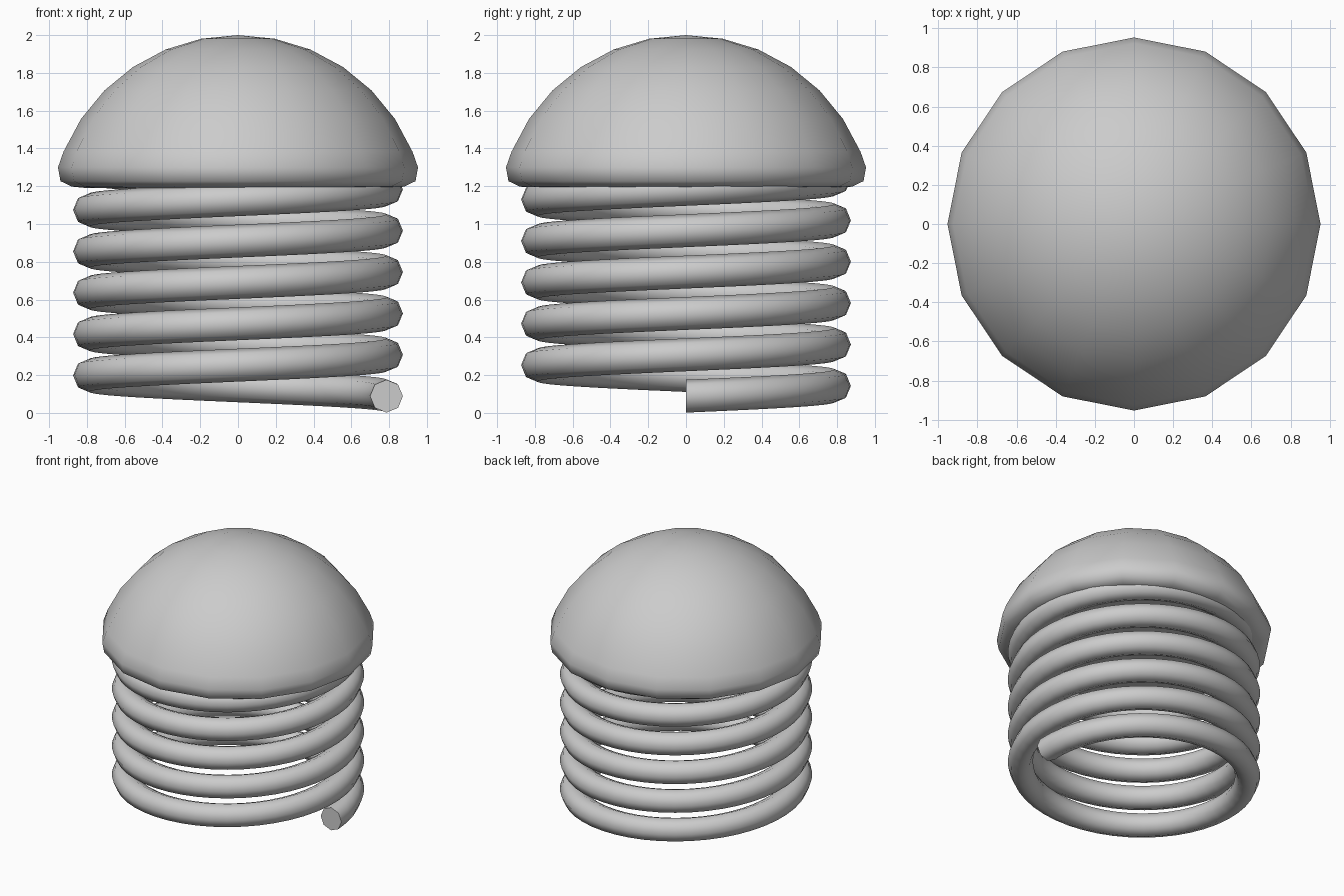
import bpy, bmesh, math
from mathutils import Vector

if "Cube" in bpy.data.objects:
    bpy.data.objects.remove(bpy.data.objects["Cube"])

gray = bpy.data.materials.new("light gray")
gray.diffuse_color = (0.6, 0.6, 0.6, 1)
gray.use_nodes = True
gray.node_tree.nodes["Principled BSDF"].inputs["Base Color"].default_value = gray.diffuse_color


def finish(name, bm):
    bmesh.ops.recalc_face_normals(bm, faces=bm.faces)
    mesh = bpy.data.meshes.new(name)
    bm.to_mesh(mesh)
    bm.free()
    mesh.materials.append(gray)
    obj = bpy.data.objects.new(name, mesh)
    bpy.context.collection.objects.link(obj)
    return obj


def skin(bm, rings):
    """Join consecutive closed rings of vertices with smooth quads."""
    for a, b in zip(rings, rings[1:]):
        n = len(a)
        for i in range(n):
            f = bm.faces.new((a[i], a[(i + 1) % n], b[(i + 1) % n], b[i]))
            f.smooth = True


# Coil spring: octagonal tube swept along a rising helix, flat ends
RADIUS, TUBE, PITCH, START = 0.786, 0.087, 0.219, 0.0885
TURNS, STEPS, SIDES = 5.5, 48, 8
bm = bmesh.new()
rings = []
for s in range(int(TURNS * STEPS) + 1):
    a = 2 * math.pi * s / STEPS
    out = Vector((math.cos(a), math.sin(a), 0))
    center = out * RADIUS + Vector((0, 0, START + PITCH * s / STEPS))
    ring = []
    for k in range(SIDES):
        t = 2 * math.pi * k / SIDES
        ring.append(bm.verts.new(center + out * (TUBE * math.cos(t))
                                 + Vector((0, 0, TUBE * math.sin(t)))))
    rings.append(ring)
skin(bm, rings)
bm.faces.new(rings[0])
bm.faces.new(rings[-1])
spring = finish("coil_spring", bm)
for e in spring.data.edges:
    lo, hi = sorted(e.vertices)
    last = len(spring.data.vertices) - SIDES
    e.use_edge_sharp = hi < SIDES or lo >= last

# Dome cap: unit sphere section with a rounded rim and closed underside
SEG = 16
profile = [(math.sin(math.radians(11.25 * i)), 1 + math.cos(math.radians(11.25 * i)))
           for i in range(1, 7)]
profile += [(0.953, 1.30), (0.94, 1.227), (0.88, 1.198), (0.80, 1.19)]
bm = bmesh.new()
rings = [[bm.verts.new((r * math.cos(2 * math.pi * i / SEG),
                        r * math.sin(2 * math.pi * i / SEG), z)) for i in range(SEG)]
         for r, z in profile]
skin(bm, rings)
for ring, z in ((rings[0], 2.0), (rings[-1], 1.19)):
    pole = bm.verts.new((0, 0, z))
    for i in range(SEG):
        bm.faces.new((ring[i], ring[(i + 1) % SEG], pole)).smooth = True
finish("dome_cap", bm)
